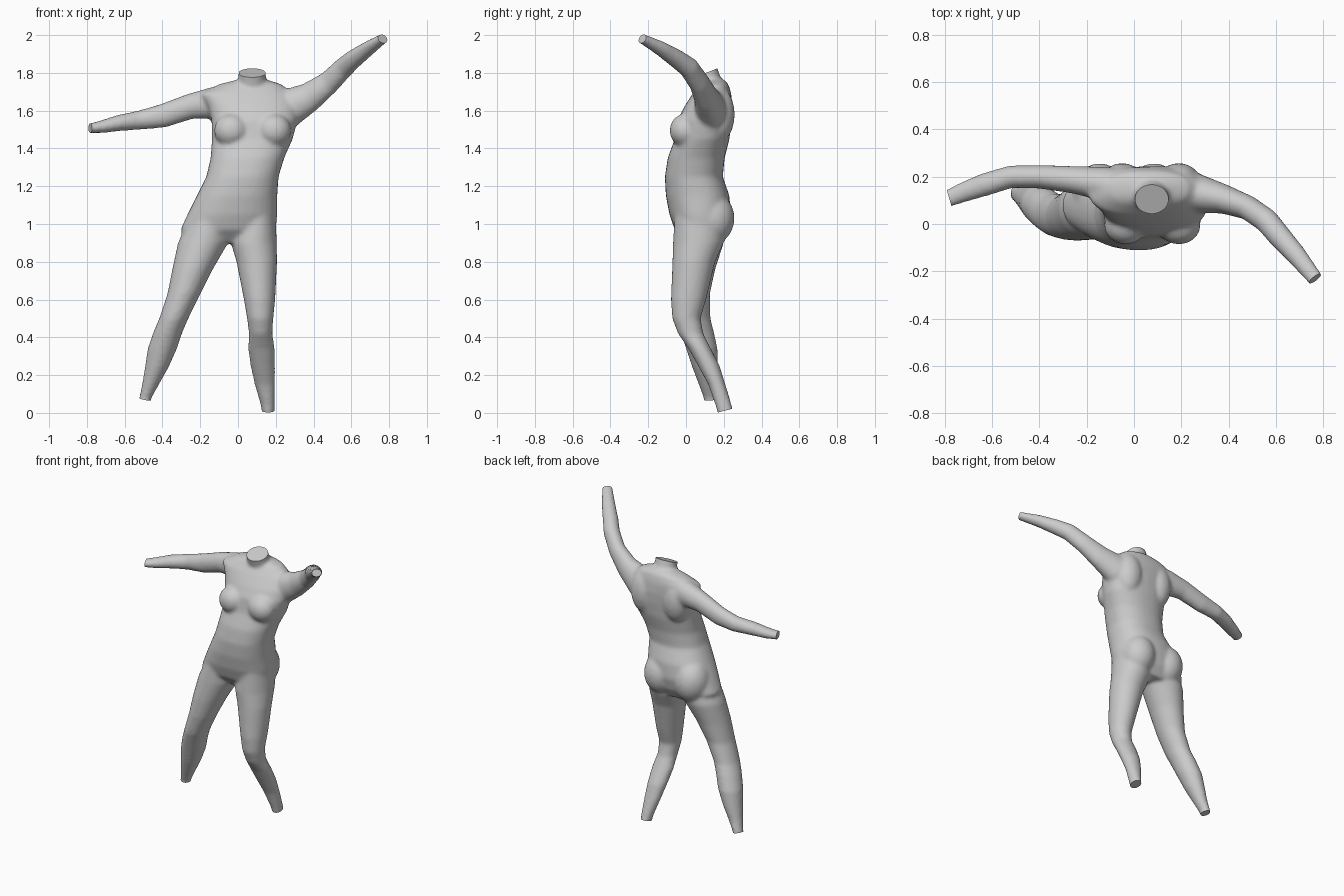
import bpy, bmesh
from math import cos, sin, pi, copysign
from mathutils import Vector, Matrix

N = 32
bm = bmesh.new()
UP = Vector((0, 0, 1))


def loft(rings):
    """Skin a closed tube through rings of points."""
    vs = [[bm.verts.new(p) for p in r] for r in rings]
    for a, b in zip(vs, vs[1:]):
        for i in range(N):
            j = (i + 1) % N
            bm.faces.new((a[i], a[j], b[j], b[i]))
    bm.faces.new(vs[0][::-1])
    bm.faces.new(vs[-1])


def slices(rows, power=2.0):
    """Horizontal cross-sections: z, x min, x max, y min, y max."""
    rings = []
    for z, x0, x1, y0, y1 in rows:
        ring = []
        for i in range(N):
            c, s = cos(2 * pi * i / N), sin(2 * pi * i / N)
            c = copysign(abs(c) ** (2 / power), c)
            s = copysign(abs(s) ** (2 / power), s)
            ring.append(((x0 + x1) / 2 + c * (x1 - x0) / 2,
                         (y0 + y1) / 2 + s * (y1 - y0) / 2, z))
        rings.append(ring)
    loft(rings)


def tube(rows):
    """Cross-sections square to the path: x, y, z, height radius, width radius."""
    pts = [Vector(r[:3]) for r in rows]
    rings = []
    for i, r in enumerate(rows):
        t = (pts[min(i + 1, len(pts) - 1)] - pts[max(i - 1, 0)]).normalized()
        side = t.cross(UP).normalized()
        up = side.cross(t)
        rings.append([pts[i] + side * r[4] * cos(2 * pi * k / N)
                      + up * r[3] * sin(2 * pi * k / N) for k in range(N)])
    loft(rings)


def ball(loc, size):
    m = Matrix.Translation(loc) @ Matrix.Diagonal((*size, 1))
    bmesh.ops.create_uvsphere(bm, u_segments=24, v_segments=16, radius=1, matrix=m)


# torso
slices([(.90, -.27, .17, .00, .18), (.97, -.305, .20, -.06, .22),
        (1.05, -.268, .208, -.088, .238), (1.15, -.218, .208, -.107, .23),
        (1.25, -.168, .215, -.112, .195), (1.35, -.145, .245, -.097, .205),
        (1.45, -.138, .29, -.06, .23), (1.55, -.14, .315, -.045, .242),
        (1.62, -.16, .32, -.01, .245), (1.69, -.20, .29, .035, .24),
        (1.74, -.10, .23, .075, .225), (1.765, .0, .15, .10, .20)], 2.3)

# breasts, buttocks, shoulder blades
for x in (-.035, .19):
    ball((x, -.005, 1.495), (.092, .082, .088))
for x in (-.145, .085):
    ball((x, .135, 1.03), (.115, .122, .14))
for x in (-.05, .19):
    ball((x, .17, 1.58), (.095, .088, .15))

# neck
tube([(.075, .15, 1.66, .085, .09), (.075, .12, 1.75, .068, .073),
      (.075, .09, 1.85, .066, .072)])

# legs
slices([(1.05, -.25, -.03, -.06, .20), (.90, -.318, -.052, -.067, .20),
        (.76, -.348, -.133, -.071, .155), (.63, -.374, -.198, -.067, .127),
        (.50, -.417, -.263, -.052, .13), (.43, -.447, -.293, -.03, .148),
        (.34, -.478, -.323, .0, .167), (.24, -.493, -.368, .033, .168),
        (.15, -.508, -.418, .067, .164), (.08, -.523, -.457, .092, .168),
        (.02, -.533, -.472, .10, .17)])
slices([(1.05, .0, .20, -.06, .22), (.90, -.038, .205, -.069, .20),
        (.80, -.008, .207, -.072, .155), (.60, .031, .197, -.08, .107),
        (.50, .048, .187, -.073, .077), (.42, .058, .182, -.043, .092),
        (.34, .053, .195, .013, .132), (.25, .066, .197, .063, .178),
        (.15, .088, .197, .118, .209), (.05, .118, .195, .152, .24),
        (-.04, .133, .193, .18, .262)])

# arms
tube([(-.03, .15, 1.63, .09, .085), (-.13, .17, 1.642, .085, .072),
      (-.255, .187, 1.622, .067, .058), (-.40, .20, 1.572, .063, .05),
      (-.52, .20, 1.55, .051, .048), (-.63, .167, 1.535, .043, .049),
      (-.72, .135, 1.515, .034, .043), (-.78, .11, 1.507, .026, .038),
      (-.83, .095, 1.503, .025, .037)])
tube([(.14, .14, 1.56, .11, .09), (.26, .13, 1.61, .105, .085),
      (.38, .105, 1.673, .078, .062), (.48, .07, 1.748, .062, .052),
      (.56, .015, 1.828, .056, .052), (.61, -.045, 1.872, .05, .05),
      (.69, -.135, 1.93, .039, .043), (.765, -.23, 1.98, .026, .034),
      (.80, -.272, 2.002, .025, .033)])

# fuse the parts into one smooth skin
bmesh.ops.recalc_face_normals(bm, faces=bm.faces)
me = bpy.data.meshes.new("body")
bm.to_mesh(me)
bm.free()
body = bpy.data.objects.new("body", me)
bpy.context.collection.objects.link(body)
rm = body.modifiers.new("fuse", 'REMESH')
rm.mode = 'VOXEL'
rm.voxel_size = .011
sm = body.modifiers.new("soften", 'SMOOTH')
sm.factor = .5
sm.iterations = 9
dg = bpy.context.evaluated_depsgraph_get()
skin = bpy.data.meshes.new_from_object(body.evaluated_get(dg))
body.modifiers.clear()

# flat cuts at neck, wrists and ankles
bm = bmesh.new()
bm.from_mesh(skin)
cuts = [((.075, .105, 1.80), (0, -.36, .93)),
        ((-.782, .11, 1.507), (-.95, -.28, 0)),
        ((.767, -.23, 1.98), (.55, -.7, .36)),
        ((-.495, .13, .072), (-.2, .1, -.95)),
        ((.16, .207, .012), (0, .25, -.97))]
for co, no in cuts:
    co, no = Vector(co), Vector(no).normalized()
    near = {f for f in bm.faces if (f.calc_center_median() - co).length < .13}
    geom = list(near) + list({e for f in near for e in f.edges}) + list({v for f in near for v in f.verts})
    bmesh.ops.bisect_plane(bm, geom=geom, plane_co=co, plane_no=no, dist=1e-5)
    off = [v for v in bm.verts if (v.co - co).length < .13 and (v.co - co).dot(no) > 1e-4]
    bmesh.ops.delete(bm, geom=off, context='VERTS')
    rim = [e for e in bm.edges if e.is_boundary]
    bmesh.ops.holes_fill(bm, edges=rim, sides=0)
bmesh.ops.recalc_face_normals(bm, faces=bm.faces)
bm.to_mesh(skin)
bm.free()
body.data = skin
bpy.context.view_layer.objects.active = body
body.select_set(True)
bpy.ops.object.shade_smooth_by_angle(angle=.7)
